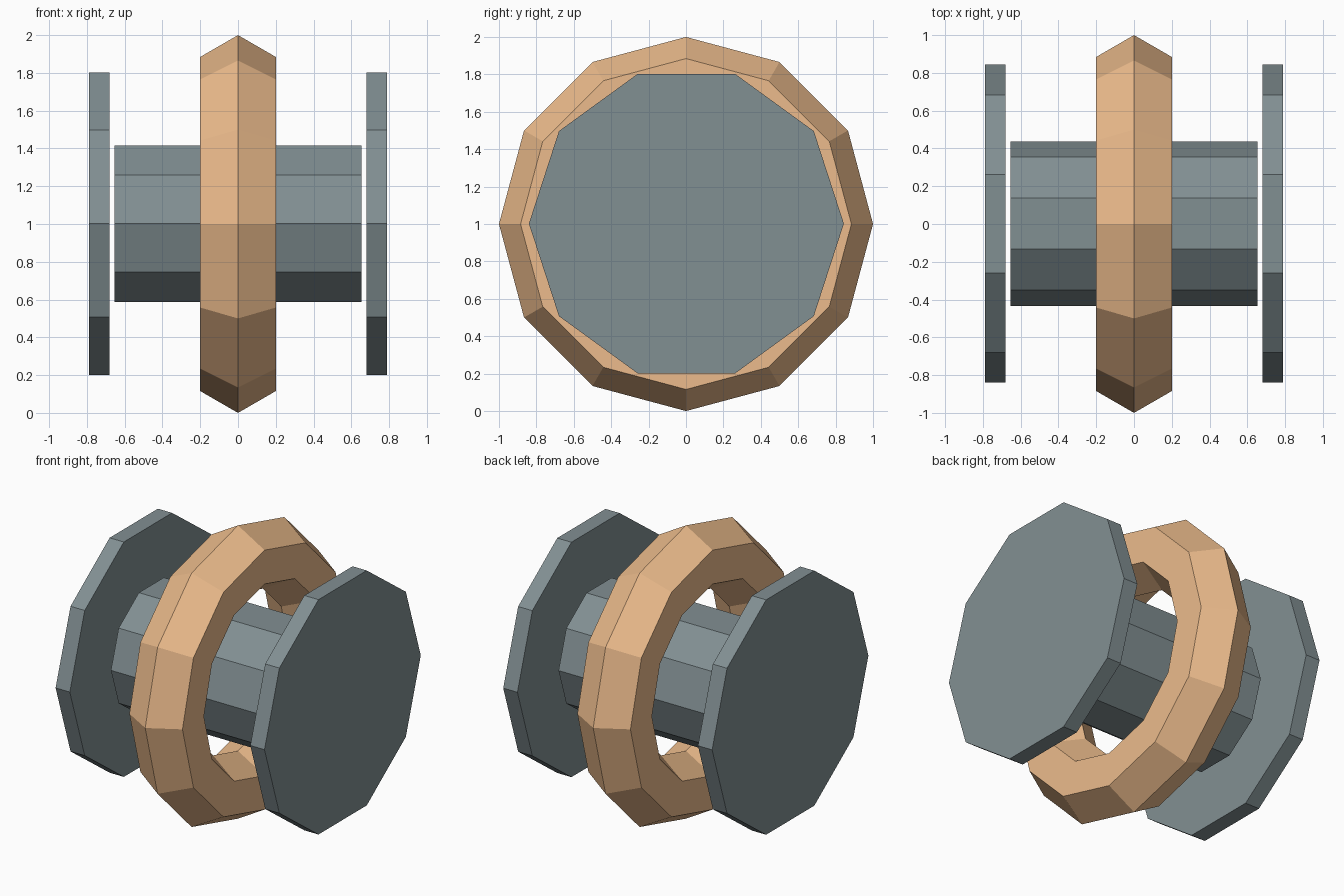
import bpy
from math import pi

if "Cube" in bpy.data.objects:
    bpy.data.objects.remove(bpy.data.objects["Cube"])

SIDEWAYS = (0, pi / 2, 0)  # turns the z axis onto x


def colour(name, rgb):
    mat = bpy.data.materials.new(name)
    mat.diffuse_color = (*rgb, 1)
    mat.use_nodes = True
    mat.node_tree.nodes["Principled BSDF"].inputs["Base Color"].default_value = mat.diffuse_color
    return mat


tan = colour("tan", (0.84, 0.5, 0.262))
slate = colour("slate", (0.222, 0.276, 0.291))


def drum(name, radius, x0, x1):
    """Ten-sided cylinder lying along x."""
    bpy.ops.mesh.primitive_cylinder_add(
        vertices=10, radius=radius, depth=x1 - x0,
        location=((x0 + x1) / 2, 0.002, 1.002), rotation=SIDEWAYS)
    ob = bpy.context.object
    ob.name = name
    ob.data.materials.append(slate)


# Ring: twelve segments with a hexagonal section
bpy.ops.mesh.primitive_torus_add(
    major_segments=12, minor_segments=6, major_radius=0.769, minor_radius=0.231,
    location=(0, 0, 1), rotation=SIDEWAYS)
ring = bpy.context.object
ring.name = "outer_ring"
for p in ring.data.polygons:
    p.use_smooth = False
ring.data.materials.append(tan)

# Axle through the ring
drum("axle", 0.436, -0.655, 0.655)

# End discs, slightly clear of the axle
drum("left_disc", 0.842, -0.788, -0.681)
drum("right_disc", 0.842, 0.681, 0.788)
